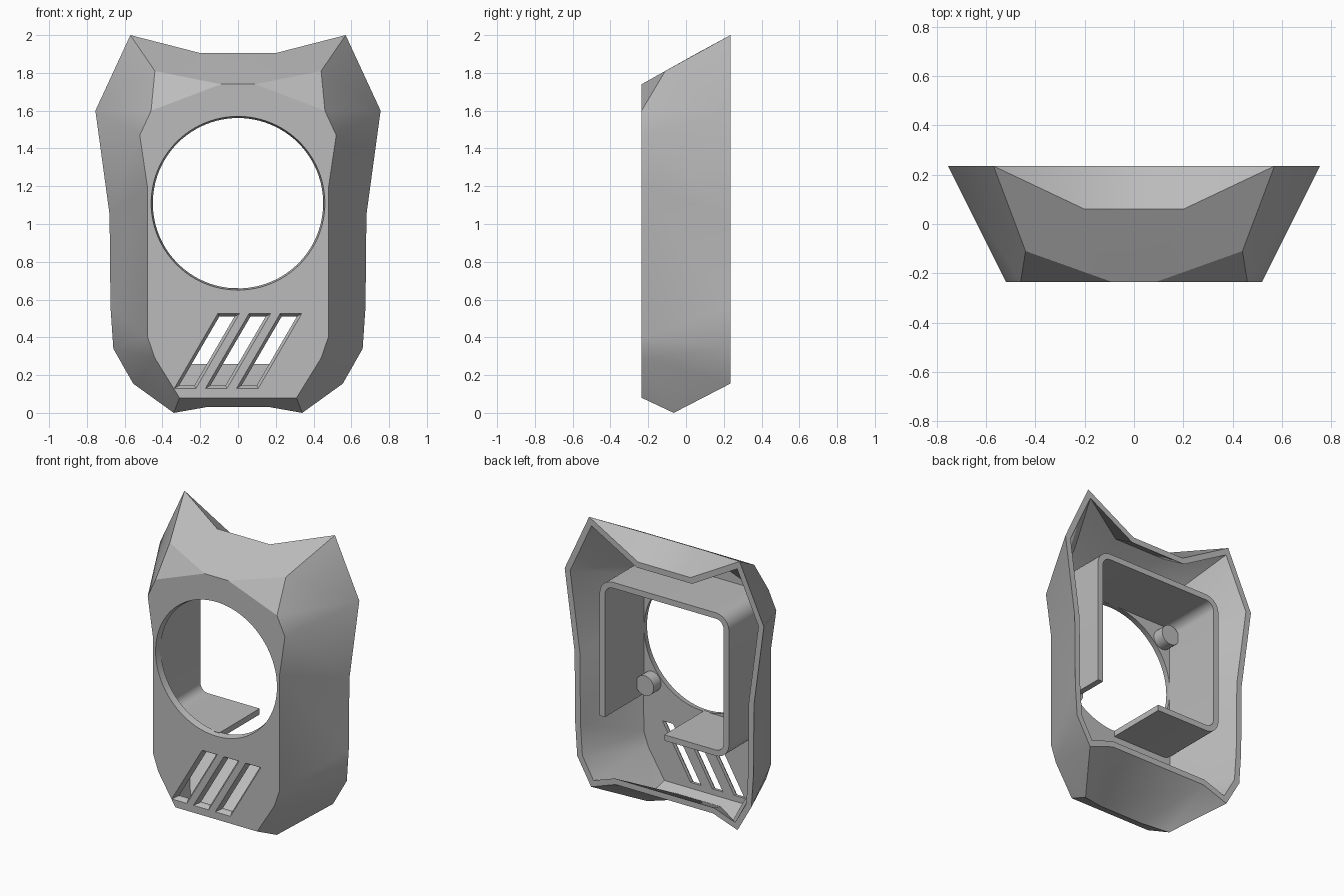
import bpy, bmesh, math
from mathutils import Vector

if "Cube" in bpy.data.objects:
    bpy.data.objects.remove(bpy.data.objects["Cube"], do_unlink=True)

BACK, FRONT, PANEL = 0.235, -0.235, -0.19
HOLE_Z = 1.11

grey = bpy.data.materials.new("plain_grey")
grey.use_nodes = True
grey.diffuse_color = (0.5, 0.5, 0.5, 1)
grey.node_tree.nodes["Principled BSDF"].inputs["Base Color"].default_value = (0.5, 0.5, 0.5, 1)


def make_object(name, verts, faces):
    bm = bmesh.new()
    vs = [bm.verts.new(v) for v in verts]
    for f in faces:
        bm.faces.new([vs[i] for i in f])
    bmesh.ops.recalc_face_normals(bm, faces=bm.faces)
    bmesh.ops.triangulate(bm, faces=bm.faces)
    mesh = bpy.data.meshes.new(name)
    bm.to_mesh(mesh)
    bm.free()
    mesh.materials.append(grey)
    obj = bpy.data.objects.new(name, mesh)
    bpy.context.collection.objects.link(obj)
    return obj


def activate(obj):
    bpy.ops.object.select_all(action='DESELECT')
    obj.select_set(True)
    bpy.context.view_layer.objects.active = obj


def smooth(obj):
    activate(obj)
    bpy.ops.object.shade_smooth_by_angle(angle=math.radians(30))


def inset(points, t):
    """Mitred inward offset of a clockwise (x, z) outline."""
    out = []
    for i, p in enumerate(points):
        p = Vector(p)
        d1 = (p - Vector(points[i - 1])).normalized()
        d2 = (Vector(points[(i + 1) % len(points)]) - p).normalized()
        n1, n2 = Vector((d1.y, -d1.x)), Vector((d2.y, -d2.x))
        out.append(p + (n1 + n2) * t / (1 + n1.dot(n2)))
    return out


def loft(name, sections):
    """Closed solid through (y, outline) sections."""
    n = len(sections[0][1])
    verts = [(p[0], y, p[1]) for y, pts in sections for p in pts]
    faces = [list(range(n)), list(range(len(verts) - n, len(verts)))]
    for s in range(len(sections) - 1):
        for i in range(n):
            j = (i + 1) % n
            faces.append([s * n + i, s * n + j, (s + 1) * n + j, (s + 1) * n + i])
    return make_object(name, verts, faces)


def circle(x, z, r, n):
    return [(x + r * math.cos(2 * math.pi * i / n), z + r * math.sin(2 * math.pi * i / n))
            for i in range(n)]


# Outlines of one half: back rim, front panel, and the ridge points between
back = dict(a=(.2, 1.79), c=(.57, 2), g=(.755, 1.6), i=(.68, 1.05), k=(.675, .56),
            m=(.66, .34), o=(.555, .155), r=(.37, .22))
front = dict(e=(.09, 1.74), f=(.46, 1.6), h=(.52, 1.47), j=(.48, 1.2),
             l=(.478, .4), n=(.44, .29), q=(.31, .08))
ridge = dict(b=(.2, .06, 1.905), d=(.44, -.11, 1.81), p=(.34, -.065, 0), s=(.17, -.129, .03))
ridge_in = dict(b=(0, 0, -.048), d=(-.025, .03, -.04), p=(-.02, .01, .05), s=(0, 0, .045))

# Outer and inner skins share the same layout; capital names are the mirrored half
points = {}


def add_point(skin, key, co):
    points[skin, key] = Vector(co)
    points[skin, key.upper()] = Vector((-co[0], co[1], co[2]))


for loop, y, y_in, t in ((back, BACK, BACK, .04), (front, FRONT, PANEL, .025)):
    half = list(loop.values())
    whole = half + [(-x, z) for x, z in reversed(half)]
    inner = inset(whole, t)
    for idx, key in enumerate(loop):
        add_point(0, key, (half[idx][0], y, half[idx][1]))
        add_point(1, key, (inner[idx].x, y_in, inner[idx].y))
for key, co in ridge.items():
    add_point(0, key, co)
    add_point(1, key, Vector(co) + Vector(ridge_in[key]))

half_faces = "abc bcde dfe cgfd ghf gijh iklj kml mnl mon opqn rsp orp".split()
skin_faces = half_faces + [f.upper() for f in half_faces]
skin_faces += ["aABb", "bBEe", "qpsSPQ", "rsSR", "efhjlnqQNLJHFE"]
index = {key: i for i, key in enumerate(points)}
faces = [[index[skin, k] for k in f] for skin in (0, 1) for f in skin_faces]
rim = "acgikmorROMKIGCA"
for u, v in zip(rim, rim[1:] + rim[0]):
    faces.append([index[0, u], index[0, v], index[1, v], index[1, u]])
shell = make_object("cover_shell", list(points.values()), faces)

# Cutters: tapered round opening and three slanted vents with bevelled edges
cutters = [loft("opening_cutter", [(FRONT - .02, circle(0, HOLE_Z, .462, 96)),
                                   (FRONT, circle(0, HOLE_Z, .46, 96)),
                                   (PANEL + .04, circle(0, HOLE_Z, .443, 96))])]
low, high, lean, width = .13, .525, .23, .115
for mid in (-.165, 0, .165):
    x0 = mid - (lean + width) / 2
    slot = [(x0, low), (x0 + lean, high), (x0 + lean + width, high), (x0 + width, low)]
    cutters.append(loft("vent_cutter", [(FRONT - .02, inset(slot, -.012)),
                                        (FRONT + .025, inset(slot, .015)),
                                        (PANEL + .03, inset(slot, .015))]))
for cutter in cutters:
    cutter.hide_render = True
    activate(shell)
    mod = shell.modifiers.new("cut", 'BOOLEAN')
    mod.operation = 'DIFFERENCE'
    mod.solver = 'EXACT'
    mod.object = cutter
    bpy.ops.object.modifier_apply(modifier=mod.name)
    bpy.data.objects.remove(cutter, do_unlink=True)
smooth(shell)


# Square duct behind the opening, with one lower corner left open
def duct_path(half, radius):
    path = [(0, HOLE_Z - half)]
    core = half - radius
    for sx, sz, start in ((-1, -1, 270), (-1, 1, 180), (1, 1, 90)):
        for step in range(9):
            ang = math.radians(start - step * 90 / 8)
            path.append((sx * core + radius * math.cos(ang),
                         HOLE_Z + sz * core + radius * math.sin(ang)))
    return path + [(half, HOLE_Z - .45)]


section = duct_path(.49, .1) + duct_path(.45, .06)[::-1]
smooth(loft("fan_duct", [(PANEL - .01, section), (BACK, section)]))

# Screw bosses in two opposite corners
for side, name in ((1, "lower_screw_boss"), (-1, "upper_screw_boss")):
    ring = circle(.39 * side, HOLE_Z - .35 * side, .068, 24)
    smooth(loft(name, [(PANEL - .01, ring), (PANEL + .08, ring)]))
